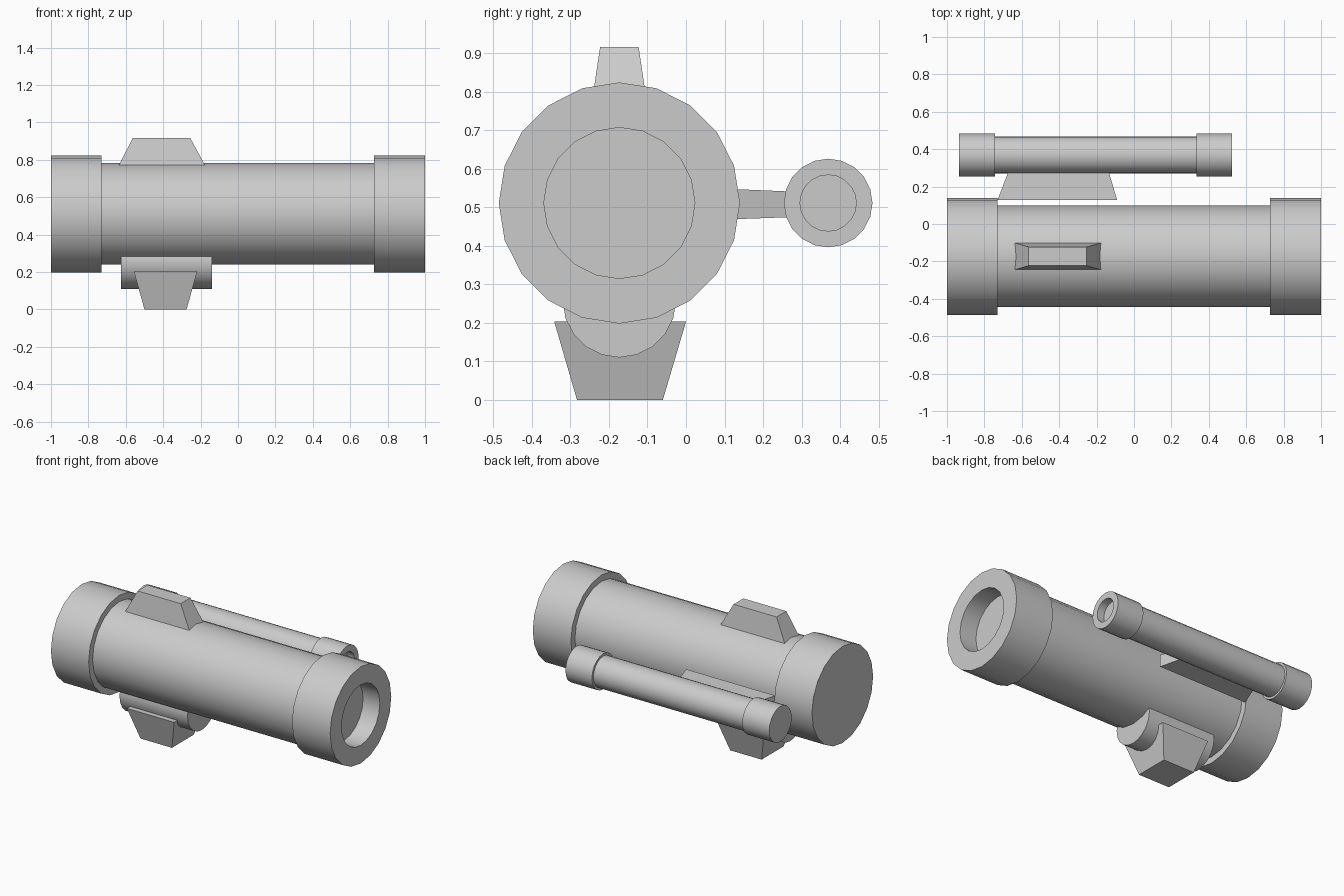
import bpy, bmesh
from math import sin, cos, tau, radians

if "Cube" in bpy.data.objects:
    bpy.data.objects.remove(bpy.data.objects["Cube"])

SIDES = 20


def finish(name, bm, smooth=False):
    bmesh.ops.recalc_face_normals(bm, faces=bm.faces)
    mesh = bpy.data.meshes.new(name)
    bm.to_mesh(mesh)
    bm.free()
    ob = bpy.data.objects.new(name, mesh)
    bpy.context.collection.objects.link(ob)
    if smooth:
        bpy.ops.object.select_all(action='DESELECT')
        ob.select_set(True)
        bpy.context.view_layer.objects.active = ob
        bpy.ops.object.shade_smooth_by_angle(angle=radians(30))
    return ob


def lathe_x(name, profile, y, z):
    """Revolve (x, radius) points around an axis parallel to x, closing both ends."""
    bm = bmesh.new()
    rings = [[bm.verts.new((x, y + r * cos(tau * i / SIDES), z + r * sin(tau * i / SIDES)))
              for i in range(SIDES)] for x, r in profile]
    for a, b in zip(rings, rings[1:]):
        for i in range(SIDES):
            j = (i + 1) % SIDES
            bm.faces.new((a[i], a[j], b[j], b[i]))
    bm.faces.new(rings[0])
    bm.faces.new(rings[-1])
    return finish(name, bm, True)


def tube(name, x0, x1, x2, x3, r_cap, r_body, r_hole, depth, y, z):
    """Barrel with a collar at each end and a shallow recess at the +x end."""
    return lathe_x(name, [(x0, r_cap), (x1, r_cap), (x1, r_body), (x2, r_body),
                          (x2, r_cap), (x3, r_cap), (x3, r_hole), (x3 - depth, r_hole)], y, z)


def taper(name, rect_a, rect_b):
    """Tapered block between two rectangles, each given as four corners."""
    bm = bmesh.new()
    a = [bm.verts.new(p) for p in rect_a]
    b = [bm.verts.new(p) for p in rect_b]
    bm.faces.new(a)
    bm.faces.new(b)
    for i in range(4):
        j = (i + 1) % 4
        bm.faces.new((a[i], a[j], b[j], b[i]))
    return finish(name, bm)


def rect_z(x0, x1, y0, y1, z):
    return [(x0, y0, z), (x1, y0, z), (x1, y1, z), (x0, y1, z)]


def rect_y(x0, x1, z0, z1, y):
    return [(x0, y, z0), (x1, y, z0), (x1, y, z1), (x0, y, z1)]


Y, Z = -0.173, 0.511

# Main barrel and the thin side tube
tube("main_barrel", -1, -0.73, 0.727, 1, 0.313, 0.272, 0.196, 0.12, Y, Z)
tube("side_tube", -0.935, -0.742, 0.335, 0.525, 0.115, 0.1, 0.073, 0.05, 0.369, Z)

# Lower rounded mount
lathe_x("lower_mount", [(-0.625, 0.147), (-0.138, 0.147)], Y, 0.257)

# Tapered foot under the mount
taper("foot", rect_z(-0.557, -0.218, -0.342, 0.0, 0.203),
      rect_z(-0.5, -0.275, -0.283, -0.06, 0))

# Raised block on top
taper("top_block", rect_z(-0.645, -0.168, Y - 0.074, Y + 0.074, 0.755),
      rect_z(-0.563, -0.255, Y - 0.05, Y + 0.05, 0.916))

# Bracket reaching to the side tube
taper("side_bracket", rect_y(-0.73, -0.09, Z - 0.042, Z + 0.036, 0.127),
      rect_y(-0.668, -0.138, Z - 0.036, Z + 0.029, 0.29))
